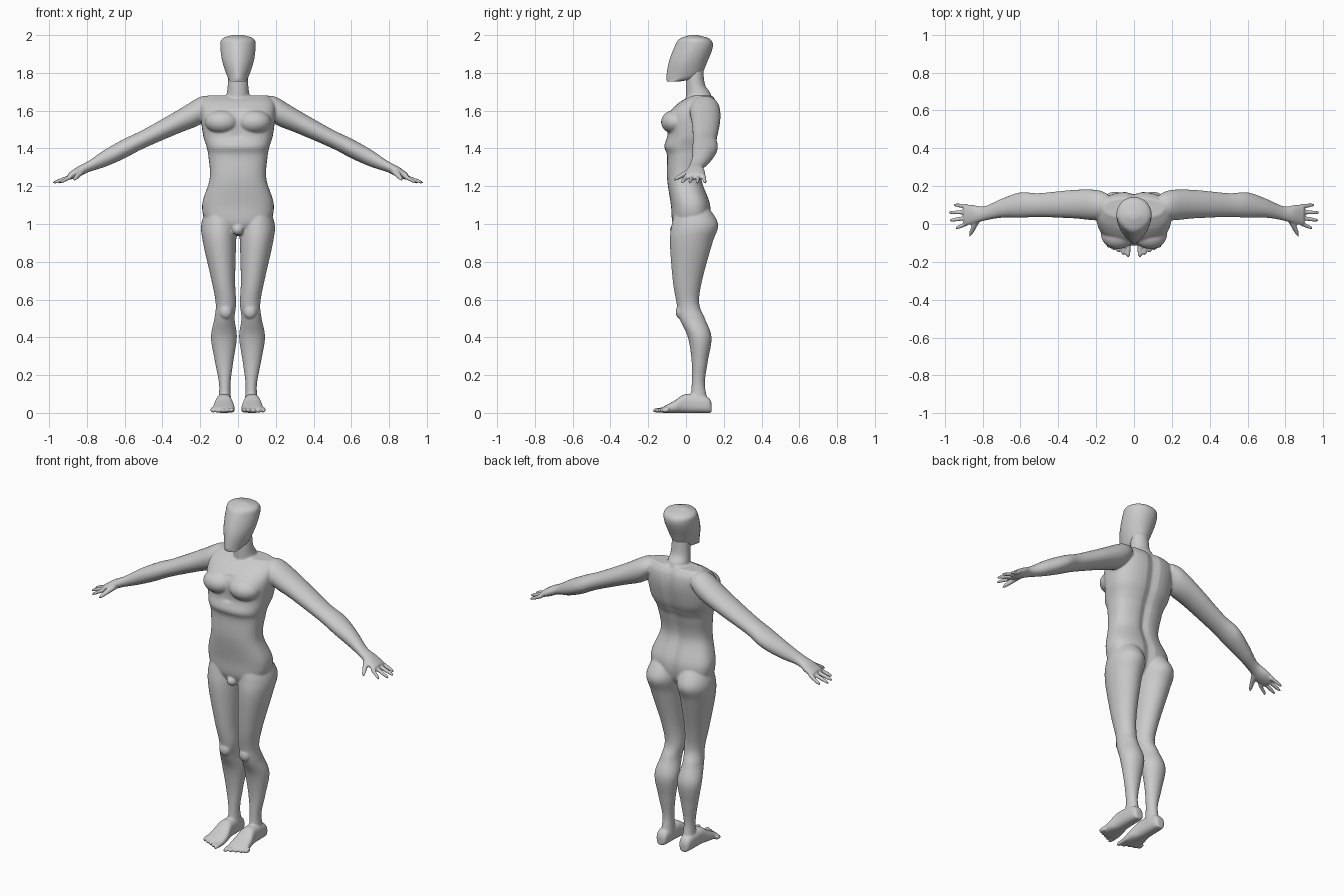
import bpy, bmesh, math
from mathutils import Vector, Matrix

cube = bpy.data.objects.get("Cube")
if cube:
    bpy.data.objects.remove(cube)

grey = bpy.data.materials.new("plain_grey")
grey.use_nodes = True
grey.diffuse_color = (0.6, 0.6, 0.6, 1)
grey.node_tree.nodes["Principled BSDF"].inputs["Base Color"].default_value = grey.diffuse_color

SEGMENTS, STEPS = 40, 8


def catmull_rom(before, start, end, after, t):
    tangent_in, tangent_out = (end - before) / 2, (after - start) / 2
    ease = t * t * (3 - 2 * t)
    return (start + (end - start) * ease + tangent_in * t * (1 - t) ** 2
            - tangent_out * t * t * (1 - t))


def smooth_sections(sections):
    """Fill in flowing cross-sections between the given ones."""
    padded = [sections[0], *sections, sections[-1]]
    rows = []
    for group in zip(padded, padded[1:], padded[2:], padded[3:]):
        for step in range(STEPS):
            rows.append([catmull_rom(*values, step / STEPS) for values in zip(*group)])
    return rows + [sections[-1]]


def rounded(value, power):
    return math.copysign(abs(value) ** (2 / power), value)


def loft(bm, axis, sections, power=2, front_power=None, side=1):
    """Each section: place on the axis, then centre and radius on both other axes."""
    u, v = [k for k in range(3) if k != axis]
    rings = []
    for place, u_mid, u_radius, v_mid, v_radius in smooth_sections(sections):
        ring = []
        for k in range(SEGMENTS):
            angle = math.tau * k / SEGMENTS
            c, s = math.cos(angle), math.sin(angle)
            n = front_power if front_power and s < 0 else power
            point = Vector()
            point[axis] = place
            point[u] = u_mid + u_radius * rounded(c, n)
            point[v] = v_mid + v_radius * rounded(s, n)
            point.x *= side
            ring.append(bm.verts.new(point))
        rings.append(ring)
    for lower, upper in zip(rings, rings[1:]):
        for k in range(SEGMENTS):
            bm.faces.new((lower[k - 1], lower[k], upper[k], upper[k - 1]))
    bm.faces.new(rings[0])
    bm.faces.new(rings[-1])
    return [vert for ring in rings for vert in ring]


def column(rows):
    """Sections centred on x = 0 from height, half width, front and back."""
    return [(height, 0, half_width, (front + back) / 2, (back - front) / 2)
            for height, half_width, front, back in rows]


def digit(bm, axis, root, tip, root_radius, tip_radius, side):
    """Tapered finger or toe with a rounded tip."""
    u, v = [k for k in range(3) if k != axis]
    sections = []
    for step in range(STEPS + 1):
        t = step / STEPS
        centre = Vector(root).lerp(Vector(tip), t)
        taper = root_radius + (tip_radius - root_radius) * t
        radius = taper * max(math.sqrt(1 - t ** 8), 0.2)
        sections.append((centre[axis], centre[u], radius, centre[v], radius))
    loft(bm, axis, sections, side=side)


def ellipsoid(bm, centre, radii):
    matrix = Matrix.Translation(centre) @ Matrix.Diagonal((*radii, 1))
    bmesh.ops.create_uvsphere(bm, u_segments=32, v_segments=20, radius=1, matrix=matrix)


def finish(bm, name):
    bmesh.ops.recalc_face_normals(bm, faces=bm.faces)
    mesh = bpy.data.meshes.new(name)
    bm.to_mesh(mesh)
    bm.free()
    mesh.materials.append(grey)
    obj = bpy.data.objects.new(name, mesh)
    bpy.context.collection.objects.link(obj)
    return obj


# Torso: height, half width, front, back
torso = [(.94, .05, -.03, .07), (1, .16, -.07, .12), (1.1, .19, -.08, .13), (1.24, .15, -.1, .085),
         (1.36, .157, -.1, .105), (1.41, .167, -.115, .125), (1.47, .185, -.1, .15),
         (1.57, .197, -.1, .17), (1.64, .195, -.04, .165), (1.68, .16, .03, .14)]
bm = bmesh.new()
for vert in loft(bm, 2, column(torso), 2.5):
    # Grooves along the spine and breastbone
    dip = math.exp(-(vert.co.x / 0.025) ** 2)
    if vert.co.y > 0.05:
        vert.co.y -= 0.014 * dip
    elif 1.46 < vert.co.z < 1.6:
        vert.co.y += 0.008 * dip
ellipsoid(bm, (0, -.05, .97), (.03, .035, .03))

# Neck
neck = [(1.6, .075, 0, .15), (1.69, .06, 0, .13), (1.74, .054, 0, .1), (1.84, .05, 0, .09)]
loft(bm, 2, column(neck))

# Leg: height, inner, outer, front, back
leg = [(1.1, .02, .16, -.05, .11), (1, .005, .194, -.075, .17), (.9, .01, .185, -.085, .14),
       (.7, .015, .14, -.07, .085), (.58, .01, .118, -.05, .07), (.5, .018, .125, -.035, .1),
       (.4, .006, .143, .01, .135), (.27, .025, .122, .03, .115), (.15, .04, .1, .03, .1),
       (.05, .035, .105, .02, .12)]
leg = [(height, (inner + outer) / 2, (outer - inner) / 2, (front + back) / 2, (back - front) / 2)
       for height, inner, outer, front, back in leg]

# Arm on a straight slope: reach, middle depth, half depth, half height
arm = [(.14, .1, .06, .045), (.2, .1, .08, .073), (.32, .105, .075, .062), (.5, .1, .063, .05),
       (.6, .1, .067, .052), (.7, .083, .05, .046), (.79, .056, .038, .03), (.85, .05, .05, .028),
       (.9, .046, .055, .018)]
arm = [(reach, middle, depth, 1.7 - reach / 2, height) for reach, middle, depth, height in arm]

# Foot on the ground: place from heel to toes, half width, height
foot = [(.136, .02, .05), (.11, .035, .085), (0, .042, .1), (-.06, .055, .065), (-.125, .058, .03)]
foot = [(place, .075, width, height / 2, height / 2) for place, width, height in foot]

for side in (-1, 1):
    loft(bm, 2, leg, side=side)
    loft(bm, 0, arm, side=side)
    loft(bm, 1, foot, 2.6, side=side)
    # Chest muscle and kneecap
    ellipsoid(bm, (side * .085, -.055, 1.54), (.09, .077, .064))
    ellipsoid(bm, (side * .065, -.025, .535), (.035, .03, .04))
    # Fingers fan out from the palm, with the longest in the middle
    for i in range(4):
        root = (.88, .003 + .03 * i, 1.252)
        tip = (.985 - .015 * (i - 1.6) ** 2, .042 * i - .024, 1.218)
        digit(bm, 0, root, tip, .0125, .0095, side)
    # Thumb
    digit(bm, 1, (.825, .03, 1.285), (.87, -.068, 1.232), .02, .01, side)
    # Toes shorten towards the outside
    for i in range(5):
        across = .031 + .0255 * i
        digit(bm, 1, (across, -.09, .018), (across, .013 * i - .178, .012), .014, .012, side)
for vert in bm.verts:
    vert.co.z = max(vert.co.z, 0)

# Fuse the overlapping parts into one smooth skin
body = finish(bm, "body")
fuse = body.modifiers.new("fuse", "REMESH")
fuse.mode = "VOXEL"
fuse.voxel_size = 0.0055
fuse.use_smooth_shade = True
soften = body.modifiers.new("soften", "SMOOTH")
soften.iterations = 5

# Head with a wedge-shaped face: height, half width, front, back
head = [(1.755, .04, -.1, -.03), (1.78, .056, -.104, .07), (1.86, .083, -.09, .113),
        (1.94, .093, -.06, .142), (1.98, .084, -.034, .125), (2, .03, .02, .06)]
bm = bmesh.new()
loft(bm, 2, column(head), 2.1, 1.7)
skull = finish(bm, "head")
bpy.ops.object.select_all(action="DESELECT")
skull.select_set(True)
bpy.context.view_layer.objects.active = skull
bpy.ops.object.shade_smooth_by_angle(angle=math.radians(40))
